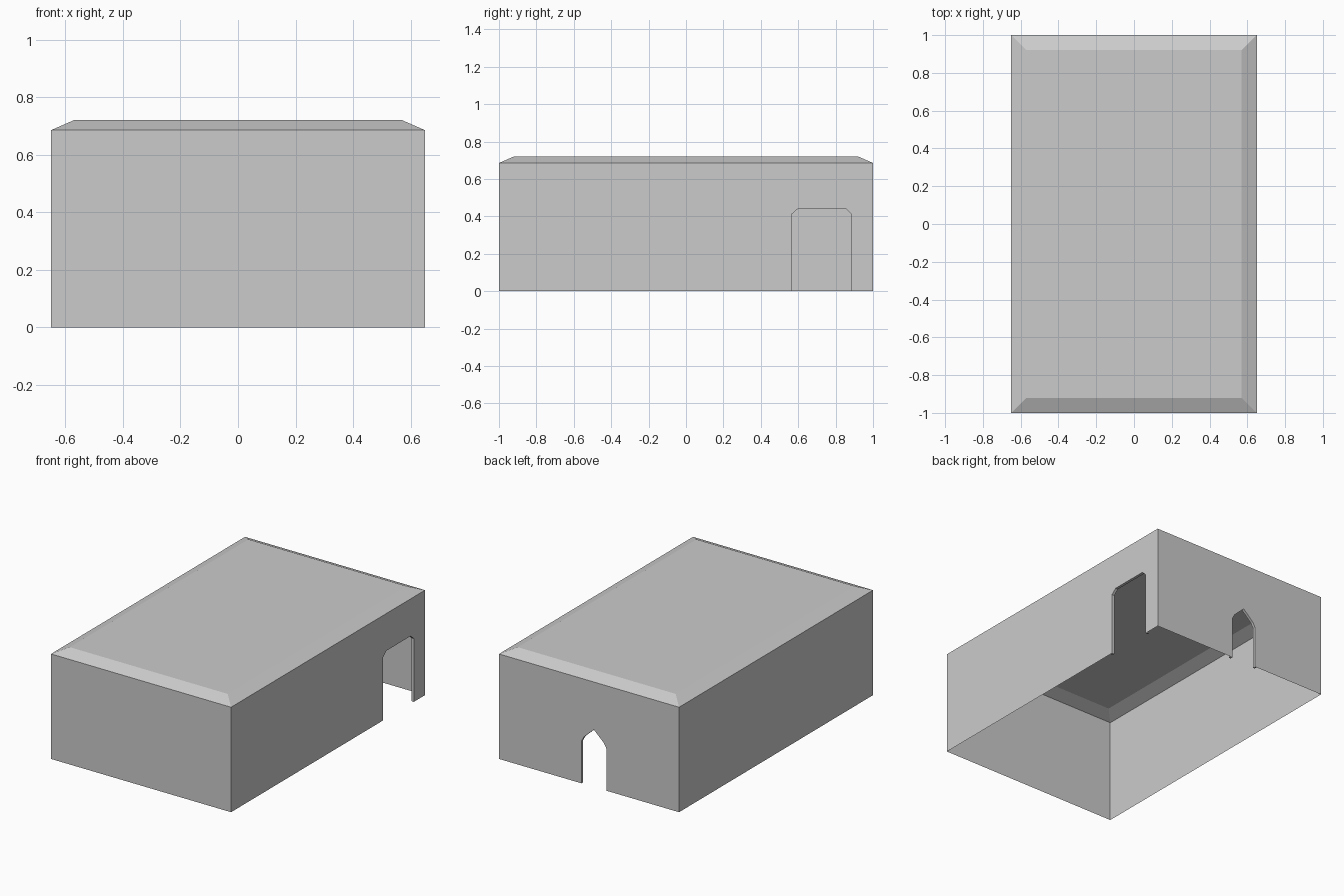
import bpy, bmesh
from mathutils import Vector

cube = bpy.data.objects.get("Cube")
if cube:
    bpy.data.objects.remove(cube, do_unlink=True)

HX, HY = 0.65, 1.0          # half width and half length
EAVE, TOP, INSET = 0.685, 0.72, 0.08
DEPTH = 0.018               # door frame depth

grey = bpy.data.materials.new("plain grey")
grey.use_nodes = True
COLOUR = (0.6, 0.6, 0.6, 1)
grey.diffuse_color = COLOUR
grey.node_tree.nodes["Principled BSDF"].inputs["Base Color"].default_value = COLOUR


def make(name, faces, solid=False):
    """Build an object from lists of corner points."""
    bm = bmesh.new()
    for pts in faces:
        bm.faces.new([bm.verts.new(p) for p in pts])
    bmesh.ops.remove_doubles(bm, verts=bm.verts, dist=0.0001)
    if solid:
        bmesh.ops.recalc_face_normals(bm, faces=bm.faces)
    mesh = bpy.data.meshes.new(name)
    bm.to_mesh(mesh)
    bm.free()
    mesh.materials.append(grey)
    obj = bpy.data.objects.new(name, mesh)
    bpy.context.collection.objects.link(obj)


# Wall mappings: distance along the wall, height, depth inwards
def right_side(u, z, d=0):
    return Vector((HX - d, u, z))


def back_side(u, z, d=0):
    return Vector((u, HY - d, z))


def doorway_wall(name, place, half, door, flip):
    """Thin wall whose outline runs around an open doorway."""
    outline = [(-half, 0)] + door + [(half, 0), (half, EAVE), (-half, EAVE)]
    pts = [place(u, z) for u, z in outline]
    make(name, [pts[::-1] if flip else pts])


def door_frame(name, place, outer, inner):
    """Slim frame filling the gap between two matching door outlines."""
    faces = []
    rings = [[place(u, z, d) for u, z in line]
             for line, d in ((outer, 0), (inner, 0), (inner, DEPTH), (outer, DEPTH))]
    for a, b in zip(rings, rings[1:] + rings[:1]):
        for i in range(len(a) - 1):
            faces.append([a[i], a[i + 1], b[i + 1], b[i]])
    for end in (0, -1):
        faces.append([r[end] for r in rings])
    make(name, faces, solid=True)


# Square-headed side door with clipped inner corners
side_outer = [(0.553, 0), (0.553, 0.453), (0.895, 0.453), (0.895, 0)]
side_inner = [(0.566, 0), (0.566, 0.412), (0.6, 0.442),
              (0.853, 0.442), (0.885, 0.412), (0.885, 0)]
# Repeat the outer corners so both outlines pair up
side_pairs = [side_outer[i] for i in (0, 1, 1, 2, 2, 3)]

# Pointed back door, mirrored about its centre line
MID = -0.035
half_arch = [(0.102, 0), (0.102, 0.275), (0.085, 0.318), (0.05, 0.351)]


def arch(shrink):
    left = [(MID - u + shrink, max(z - shrink * (z > 0.3), 0)) for u, z in half_arch]
    right = [(2 * MID - u, z) for u, z in reversed(left)]
    return left + [(MID, 0.386 - shrink)] + right


doorway_wall("right_wall", right_side, HY, side_outer, False)
doorway_wall("back_wall", back_side, HX, arch(0), True)
door_frame("side_door_frame", right_side, side_pairs, side_inner)
door_frame("back_door_frame", back_side, arch(0), arch(0.012))

# Plain walls
make("front_wall", [[(-HX, -HY, 0), (HX, -HY, 0), (HX, -HY, EAVE), (-HX, -HY, EAVE)]])
make("left_wall", [[(-HX, HY, 0), (-HX, -HY, 0), (-HX, -HY, EAVE), (-HX, HY, EAVE)]])

# Roof with sloped edges around a flat top
corners = [(-1, -1), (1, -1), (1, 1), (-1, 1)]
low = [(sx * HX, sy * HY, EAVE) for sx, sy in corners]
high = [(sx * (HX - INSET), sy * (HY - INSET), TOP) for sx, sy in corners]
slopes = [[low[i], low[(i + 1) % 4], high[(i + 1) % 4], high[i]] for i in range(4)]
make("roof", slopes + [high])
